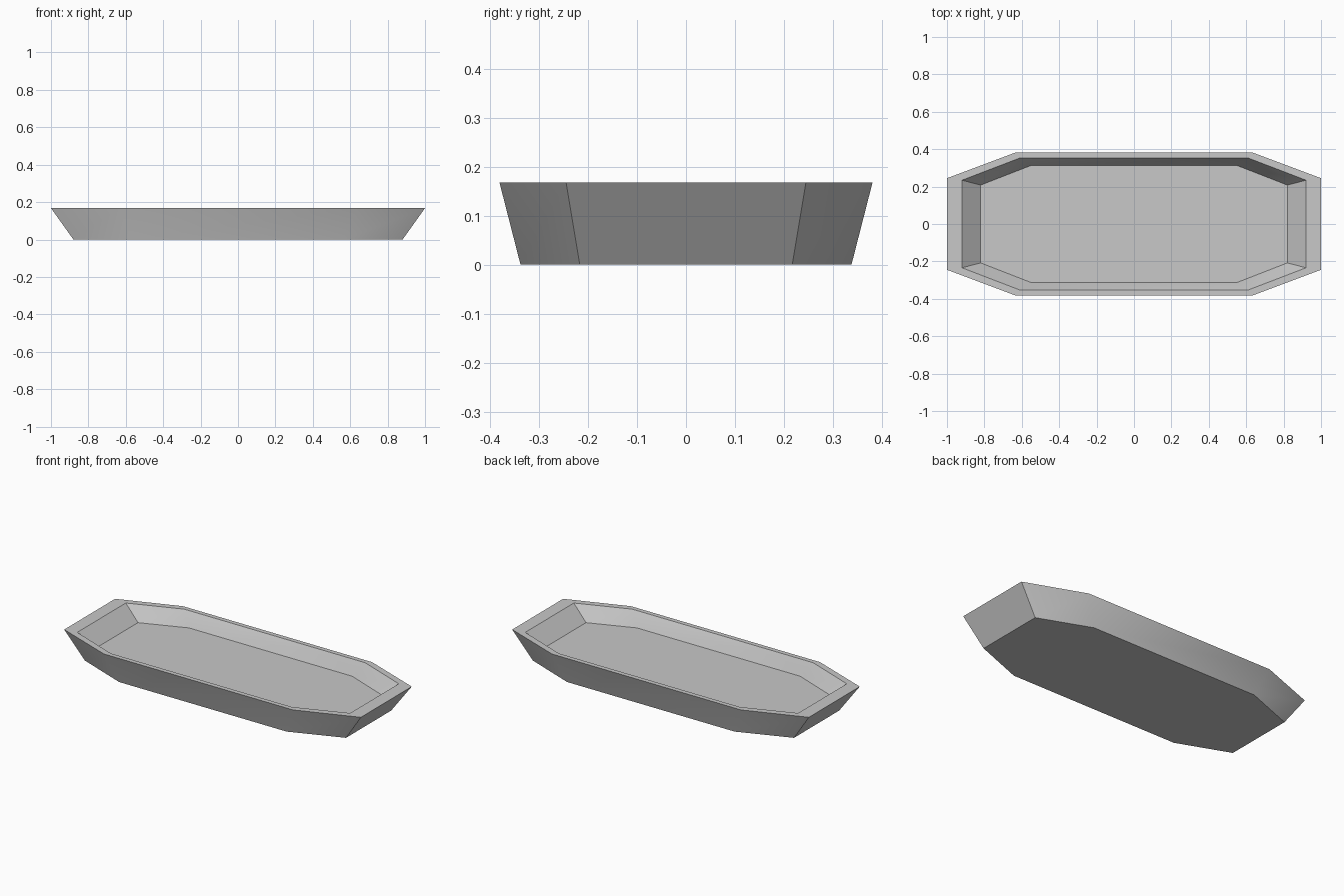
import bpy
import bmesh
import math

cube = bpy.data.objects.get("Cube")
if cube:
    bpy.data.objects.remove(cube, do_unlink=True)

# One plain grey for the whole tray
grey = bpy.data.materials.new("light grey")
grey.use_nodes = True
colour = (0.58, 0.58, 0.58, 1)
grey.diffuse_color = colour
grey.node_tree.nodes["Principled BSDF"].inputs["Base Color"].default_value = colour


def octagon(bm, end_x, side_x, end_y, side_y, z):
    """Ring of eight points: a rectangle with long clipped corners."""
    quarter = [(end_x, end_y), (side_x, side_y)]
    half = quarter + [(-x, y) for x, y in reversed(quarter)]
    ring = half + [(-x, -y) for x, y in half]
    return [bm.verts.new((x, y, z)) for x, y in ring]


# Rings from the underside, up the outer wall, over the rim, down to the floor
HEIGHT = 0.168
FLOOR = 0.085
bm = bmesh.new()
rings = [
    octagon(bm, 0.88, 0.565, 0.217, 0.338, 0),
    octagon(bm, 1.0, 0.637, 0.245, 0.381, HEIGHT),
    octagon(bm, 0.92, 0.61, 0.234, 0.353, HEIGHT),
    octagon(bm, 0.82, 0.55, 0.208, 0.313, FLOOR),
]
for low, high in zip(rings, rings[1:]):
    for i in range(8):
        j = (i + 1) % 8
        bm.faces.new((low[i], low[j], high[j], high[i]))

# Underside and inner floor
bm.faces.new(reversed(rings[0]))
bm.faces.new(rings[-1])
bmesh.ops.recalc_face_normals(bm, faces=bm.faces[:])

mesh = bpy.data.meshes.new("tray")
bm.to_mesh(mesh)
bm.free()
mesh.materials.append(grey)
tray = bpy.data.objects.new("tray", mesh)
bpy.context.collection.objects.link(tray)

# Soft bends along the long sides, crisp rim and ends
bpy.ops.object.select_all(action="DESELECT")
tray.select_set(True)
bpy.context.view_layer.objects.active = tray
bpy.ops.object.shade_smooth_by_angle(angle=math.radians(30))
